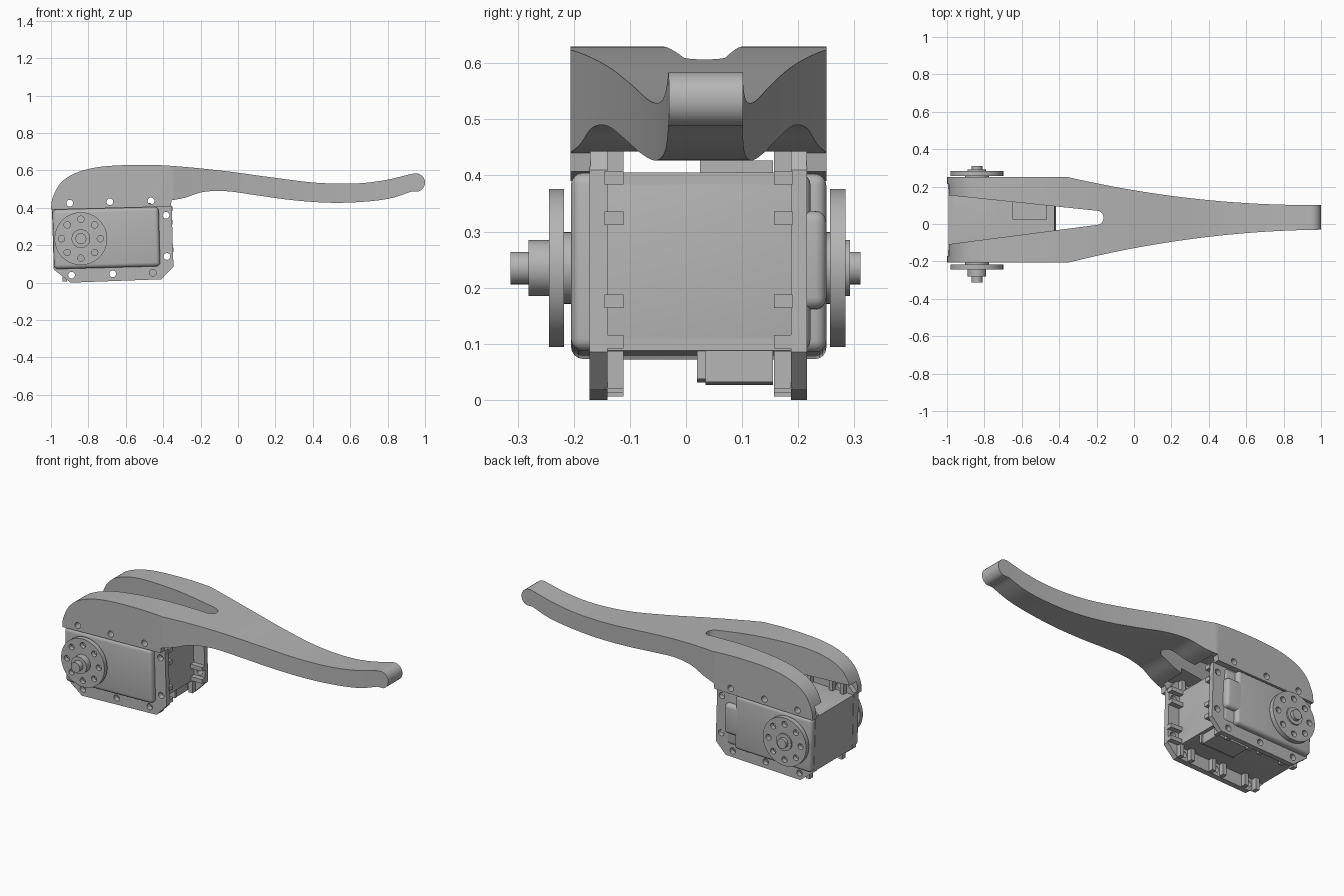
import bpy, bmesh, math
from mathutils import Vector

cube = bpy.data.objects.get("Cube")
if cube:
    bpy.data.objects.remove(cube, do_unlink=True)

grey = bpy.data.materials.new("plain grey")
grey.use_nodes = True
COLOUR = (0.46, 0.46, 0.46, 1)
grey.diffuse_color = COLOUR
grey.node_tree.nodes["Principled BSDF"].inputs["Base Color"].default_value = COLOUR

TILT = 0.027          # the motor leans slightly relative to the ground
PIVOT = (-0.70, 0.235)


def tilt(points):
    c, s = math.cos(TILT), math.sin(TILT)
    px, pz = PIVOT
    return [(px + (x - px) * c - (z - pz) * s, pz + (x - px) * s + (z - pz) * c)
            for x, z in points]


def rect(x0, x1, z0, z1):
    return tilt([(x0, z0), (x1, z0), (x1, z1), (x0, z1)])


def circle(cx, cz, r, n=32):
    return [(cx + r * math.cos(math.tau * i / n), cz + r * math.sin(math.tau * i / n))
            for i in range(n)]


def spline(points, steps=6):
    """Smooth curve through the points (Catmull-Rom)."""
    p = [Vector(q) for q in points]
    p = [2 * p[0] - p[1]] + p + [2 * p[-1] - p[-2]]
    out = []
    for a, b, c, d in zip(p, p[1:], p[2:], p[3:]):
        for i in range(steps):
            t = i / steps
            out.append(tuple(0.5 * (2 * b + (c - a) * t + (2 * a - 5 * b + 4 * c - d) * t * t
                                    + (3 * b - a - 3 * c + d) * t ** 3)))
    return out + [tuple(p[-2])]


def prism(name, outlines, lo, hi, axis="y", bevel=0.0):
    """Extrude one or more outlines along y (side outline) or z (plan outline)."""
    bm = bmesh.new()
    for outline in outlines:
        verts = [bm.verts.new((u, lo, v) if axis == "y" else (u, v, lo)) for u, v in outline]
        face = bm.faces.new(verts)
        new = bmesh.ops.extrude_face_region(bm, geom=[face])["geom"]
        step = Vector((0, hi - lo, 0) if axis == "y" else (0, 0, hi - lo))
        bmesh.ops.translate(bm, vec=step, verts=[g for g in new if isinstance(g, bmesh.types.BMVert)])
    bmesh.ops.recalc_face_normals(bm, faces=bm.faces[:])
    if bevel:
        bmesh.ops.bevel(bm, geom=bm.edges[:], offset=bevel, segments=4, profile=0.5,
                        affect='EDGES', clamp_overlap=True)
    mesh = bpy.data.meshes.new(name)
    bm.to_mesh(mesh)
    bm.free()
    mesh.materials.append(grey)
    ob = bpy.data.objects.new(name, mesh)
    bpy.context.collection.objects.link(ob)
    return ob


def activate(ob):
    bpy.ops.object.select_all(action='DESELECT')
    ob.select_set(True)
    bpy.context.view_layer.objects.active = ob


def combine(ob, cutter, operation='DIFFERENCE'):
    mod = ob.modifiers.new("cut", 'BOOLEAN')
    mod.object, mod.operation, mod.solver = cutter, operation, 'EXACT'
    activate(ob)
    bpy.ops.object.modifier_apply(modifier=mod.name)
    bpy.data.objects.remove(cutter, do_unlink=True)


# Screw holes, grouped by the flange edge they sit on
top_holes = [(-0.90, 0.425), (-0.685, 0.432), (-0.465, 0.437)]
bottom_holes = [(-0.89, 0.040), (-0.67, 0.047), (-0.455, 0.053)]
end_holes = [(-0.385, 0.36), (-0.38, 0.14)]
HOLE = 0.018


def drills(holes):
    return prism("drill", [circle(x, z, HOLE, 20) for x, z in holes], -0.4, 0.4)


# Handle: side outline crossed with the plan outline
upper = spline([(-1.0, 0.39), (-0.992, 0.45), (-0.95, 0.53), (-0.87, 0.585), (-0.73, 0.62),
                (-0.5, 0.63), (-0.3, 0.62), (-0.05, 0.594), (0.2, 0.56), (0.42, 0.534),
                (0.62, 0.53), (0.78, 0.547), (0.94, 0.584)])
tip = [(0.95 + 0.05 * math.cos(a), 0.535 + 0.05 * math.sin(a))
       for a in [math.radians(80 - 15 * i) for i in range(11)]]
lower = spline([(0.93, 0.488), (0.82, 0.452), (0.68, 0.433), (0.5, 0.427), (0.3, 0.44),
                (0.1, 0.467), (-0.03, 0.486), (-0.12, 0.49), (-0.2, 0.482), (-0.28, 0.455),
                (-0.355, 0.44)])
handle = prism("handle", [upper + tip + lower + [(-0.36, 0.407)]], -0.4, 0.4)


def plan_edge(side):
    edge = []
    for i in range(29):
        x = -0.35 + 1.4 * i / 28
        half = 0.066 + 0.162 * ((1 - x) / 1.35) ** 2
        edge.append((x, 0.022 + 0.010 * (x + 0.35) + side * half))
    return edge


slot_end = [(-0.2 + 0.038 * math.cos(a), 0.033 + 0.038 * math.sin(a))
            for a in [math.radians(-85 + 17 * i) for i in range(11)]]
plan = ([(-1.1, -0.206)] + plan_edge(-1) + plan_edge(1)[::-1] + [(-1.1, 0.25), (-1.1, 0.165)]
        + slot_end[::-1] + [(-1.1, -0.122)])
combine(handle, prism("plan", [plan], 0.2, 0.8, "z"), 'INTERSECT')
# Recess that receives the motor flanges, then the screw holes
combine(handle, prism("recess", [[(-1.1, 0.3), (-0.34, 0.3), (-0.34, 0.472), (-1.1, 0.455)]],
                      -0.170, 0.215))
combine(handle, drills(top_holes))

# Motor case
case_outline = rect(-0.988, -0.42, 0.08, 0.398)
prism("motor_case", [case_outline], -0.205, 0.222, bevel=0.022)
prism("rear_cover", [rect(-0.988, -0.49, 0.08, 0.398)], 0.17, 0.25, bevel=0.02)
prism("rear_cover_step", [rect(-0.6, -0.42, 0.155, 0.33)], 0.17, 0.25, bevel=0.02)
prism("motor_core", [case_outline], -0.145, 0.19)

# Cable sockets above and below the case
prism("top_socket", [rect(-0.645, -0.46, 0.38, 0.42)], 0.025, 0.155)
prism("bottom_socket", [rect(-0.645, -0.44, 0.025, 0.10)], 0.035, 0.155)
prism("bottom_socket_rim", [rect(-0.655, -0.43, 0.03, 0.10)], 0.02, 0.035)

# Flanges with a pair of pocket walls behind every hole
flange = [(-0.985, 0.07), (-0.895, 0.0), (-0.41, 0.018), (-0.345, 0.085), (-0.355, 0.41),
          (-0.40, 0.468), (-0.94, 0.454), (-0.995, 0.40)]


def pocket_walls(holes, upright):
    walls = []
    for x, z in holes:
        for side in (-1, 1):
            if upright:
                zc = z + side * 0.036
                walls.append([(x - 0.04, zc - 0.012), (x + 0.036, zc - 0.012),
                              (x + 0.036, zc + 0.012), (x - 0.04, zc + 0.012)])
            else:
                xc = x + side * 0.036
                walls.append([(xc - 0.012, z - 0.034), (xc + 0.012, z - 0.034),
                              (xc + 0.012, z + 0.034), (xc - 0.012, z + 0.034)])
    return walls


walls = pocket_walls(top_holes + bottom_holes, False) + pocket_walls(end_holes, True)
for label, plate, pocket in (("front", (-0.172, -0.140), (-0.145, -0.111)),
                             ("rear", (0.187, 0.216), (0.157, 0.19))):
    plate_ob = prism(label + "_flange", [flange], *plate)
    combine(plate_ob, drills(top_holes + bottom_holes + end_holes))
    prism(label + "_screw_pockets", walls, *pocket)

# Output wheels: drilled disc, hub, shaft and the collar against the case
AX, AZ = -0.84, 0.235
ring = [(AX + 0.104 * math.cos(math.tau * i / 8), AZ + 0.104 * math.sin(math.tau * i / 8))
        for i in range(8)]
for label, collar, disc, hub, shaft in (
        ("front", (-0.22, -0.19), (-0.244, -0.217), (-0.281, -0.24), (-0.313, -0.27)),
        ("rear", (0.24, 0.26), (0.257, 0.284), (0.28, 0.292), (0.285, 0.311))):
    prism(label + "_collar", [circle(AX, AZ, 0.064, 40)], *collar)
    wheel = prism(label + "_wheel", [circle(AX, AZ, 0.141, 64)], *disc)
    combine(wheel, prism("drill", [circle(x, z, 0.017, 20) for x, z in ring], -0.4, 0.4))
    prism(label + "_hub", [circle(AX, AZ, 0.050, 40)], *hub)
    prism(label + "_shaft", [circle(AX, AZ, 0.029, 32)], *shaft)

# Smooth the curved surfaces, keep the hard edges
for ob in [o for o in bpy.context.scene.objects if o.type == 'MESH']:
    activate(ob)
    bpy.ops.object.shade_smooth_by_angle(angle=math.radians(30))
